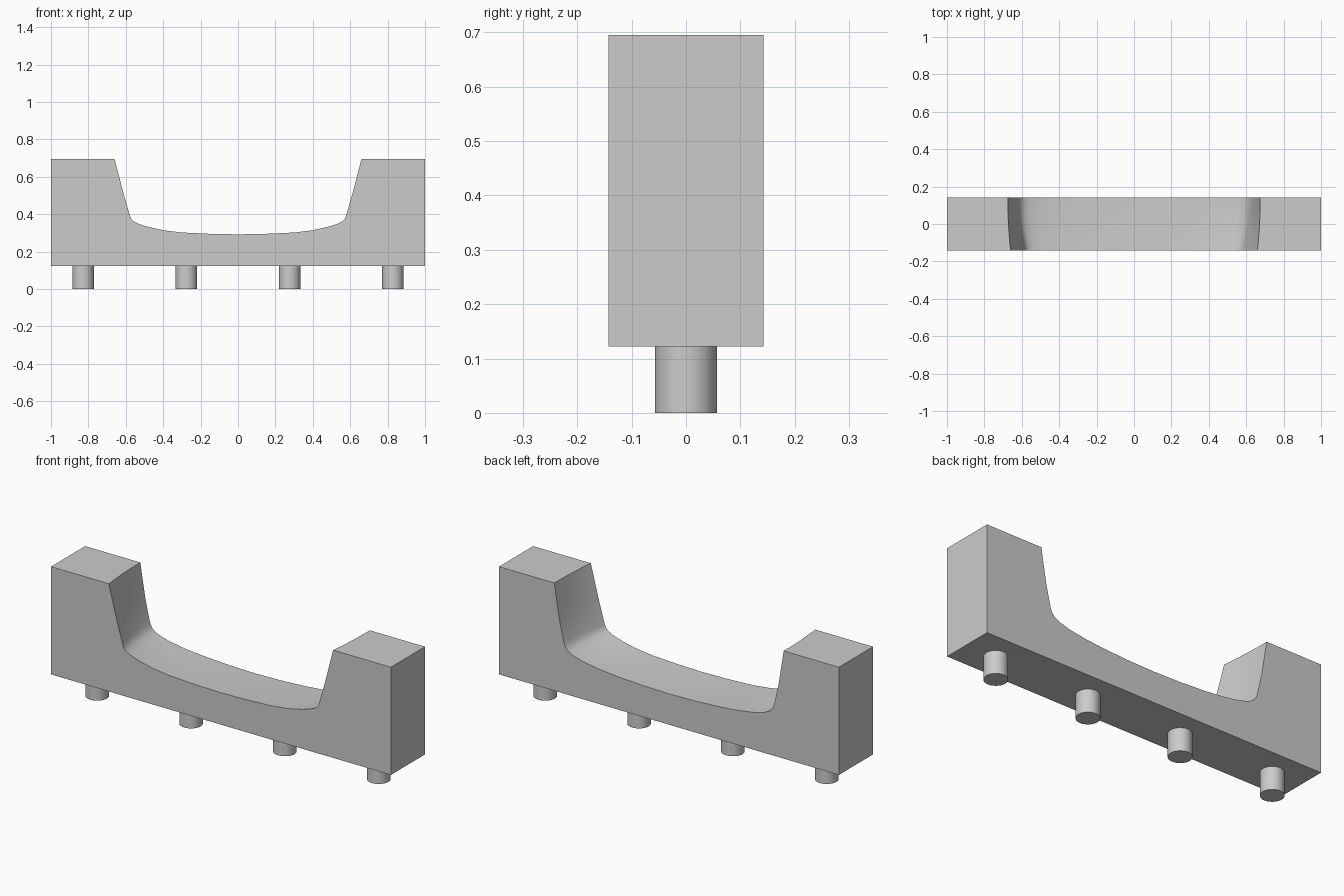
import bpy
import bmesh
from math import radians

cube = bpy.data.objects.get("Cube")
if cube:
    bpy.data.objects.remove(cube)

grey = bpy.data.materials.new("plain grey")
grey.use_nodes = True
colour = (0.6, 0.6, 0.6, 1)
grey.diffuse_color = colour
grey.node_tree.nodes["Principled BSDF"].inputs["Base Color"].default_value = colour

HALF_DEPTH = 0.143
BASE_Z = 0.122
TOP_Z = 0.695
SECTIONS = 8

# Half profiles of the saddle recess, from the rim down to the middle
front_half = [(0.66, TOP_Z), (0.612, 0.51), (0.578, 0.393), (0.571, 0.375),
              (0.558, 0.362), (0.53, 0.348), (0.48, 0.332), (0.4, 0.314),
              (0.3, 0.302), (0.15, 0.295), (0, 0.292)]
back_half = [(0.675, TOP_Z), (0.645, 0.51), (0.618, 0.392), (0.608, 0.37),
             (0.592, 0.353), (0.562, 0.338), (0.505, 0.322), (0.41, 0.307),
             (0.3, 0.297), (0.15, 0.289), (0, 0.286)]


def finish(obj):
    obj.data.materials.append(grey)
    bpy.ops.object.select_all(action="DESELECT")
    obj.select_set(True)
    bpy.context.view_layer.objects.active = obj
    bpy.ops.object.shade_smooth_by_angle(angle=radians(40))


def outline(t):
    """Closed body outline; t runs from the front (0) to the back (1)."""
    blend = 1 - (1 - t) ** 2
    half = [(a + (c - a) * blend, b + (d - b) * blend)
            for (a, b), (c, d) in zip(front_half, back_half)]
    mirrored = [(-x, z) for x, z in reversed(half[:-1])]
    return [(-1, BASE_Z), (1, BASE_Z), (1, TOP_Z)] + half + mirrored + [(-1, TOP_Z)]


# Body: outlines lofted from front to back
bm = bmesh.new()
rings = []
for i in range(SECTIONS + 1):
    t = i / SECTIONS
    y = HALF_DEPTH * (2 * t - 1)
    rings.append([bm.verts.new((x, y, z)) for x, z in outline(t)])
for near, far in zip(rings, rings[1:]):
    for i in range(len(near)):
        bm.faces.new((near[i - 1], near[i], far[i], far[i - 1]))
bm.faces.new(rings[0])
bm.faces.new(rings[-1])
bmesh.ops.recalc_face_normals(bm, faces=bm.faces)
mesh = bpy.data.meshes.new("saddle_body")
bm.to_mesh(mesh)
bm.free()
body = bpy.data.objects.new("saddle_body", mesh)
bpy.context.collection.objects.link(body)
finish(body)

# Pegs under the body
for i in range(4):
    bpy.ops.mesh.primitive_cylinder_add(vertices=48, radius=0.057, depth=BASE_Z,
                                        location=((i - 1.5) * 0.552, 0, BASE_Z / 2))
    peg = bpy.context.object
    peg.name = f"peg_{i + 1}"
    finish(peg)
